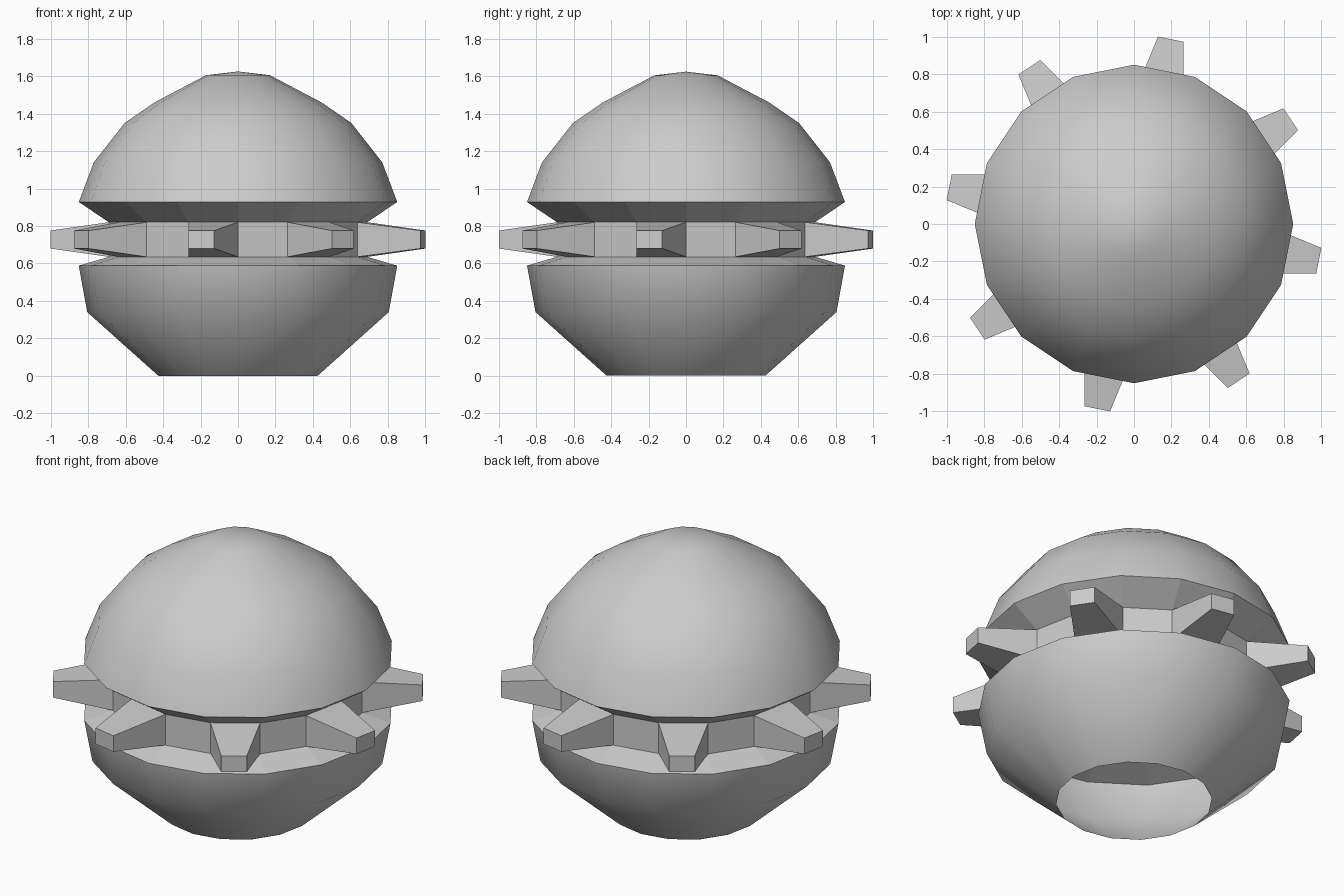
import bpy, bmesh, math

if "Cube" in bpy.data.objects:
    bpy.data.objects.remove(bpy.data.objects["Cube"])

SIDES = 16


def ring(bm, r, z):
    if r == 0:
        return [bm.verts.new((0, 0, z))]
    return [bm.verts.new((r * math.cos(2 * math.pi * i / SIDES),
                          r * math.sin(2 * math.pi * i / SIDES), z))
            for i in range(SIDES)]


def revolve(bm, profile):
    """Skin a bottom-to-top (radius, z) profile; returns one face list per band."""
    rings = [ring(bm, r, z) for r, z in profile]
    bands = []
    for a, b in zip(rings, rings[1:]):
        band = []
        for i in range(SIDES):
            j = (i + 1) % SIDES
            quad = [a[i], a[j]] + ([b[0]] if len(b) == 1 else [b[j], b[i]])
            band.append(bm.faces.new(quad))
        bands.append(band)
    return bands


def finish(bm, name, smooth):
    for f in bm.faces:
        f.smooth = smooth
    me = bpy.data.meshes.new(name)
    bm.to_mesh(me)
    bm.free()
    ob = bpy.data.objects.new(name, me)
    bpy.context.collection.objects.link(ob)
    return ob


# Open-bottomed lower bowl
bm = bmesh.new()
revolve(bm, [(0.425, 0), (0.805, 0.34), (0.85, 0.588)])
finish(bm, "lower_bowl", True)

# Upper dome
bm = bmesh.new()
revolve(bm, [(0.85, 0.928), (0.77, 1.14), (0.605, 1.35),
             (0.445, 1.46), (0.17, 1.605), (0, 1.625)])
finish(bm, "upper_dome", True)

# Waist: sloped ledges around a core band with eight tapered teeth
bm = bmesh.new()
bands = revolve(bm, [(0.85, 0.588), (0.69, 0.635), (0.69, 0.82), (0.85, 0.928)])
for base in bands[1][1::2]:
    normal = base.normal.copy() if base.normal.length else None
    base.normal_update()
    normal = base.normal.copy()
    centre = base.calc_center_median()
    tip = bmesh.ops.extrude_discrete_faces(bm, faces=[base])["faces"][0]
    tip_centre = normal * 1.006
    tip_centre.z = centre.z
    for v in tip.verts:
        v.co = tip_centre + (v.co - centre) * 0.52
finish(bm, "toothed_waist", False)
